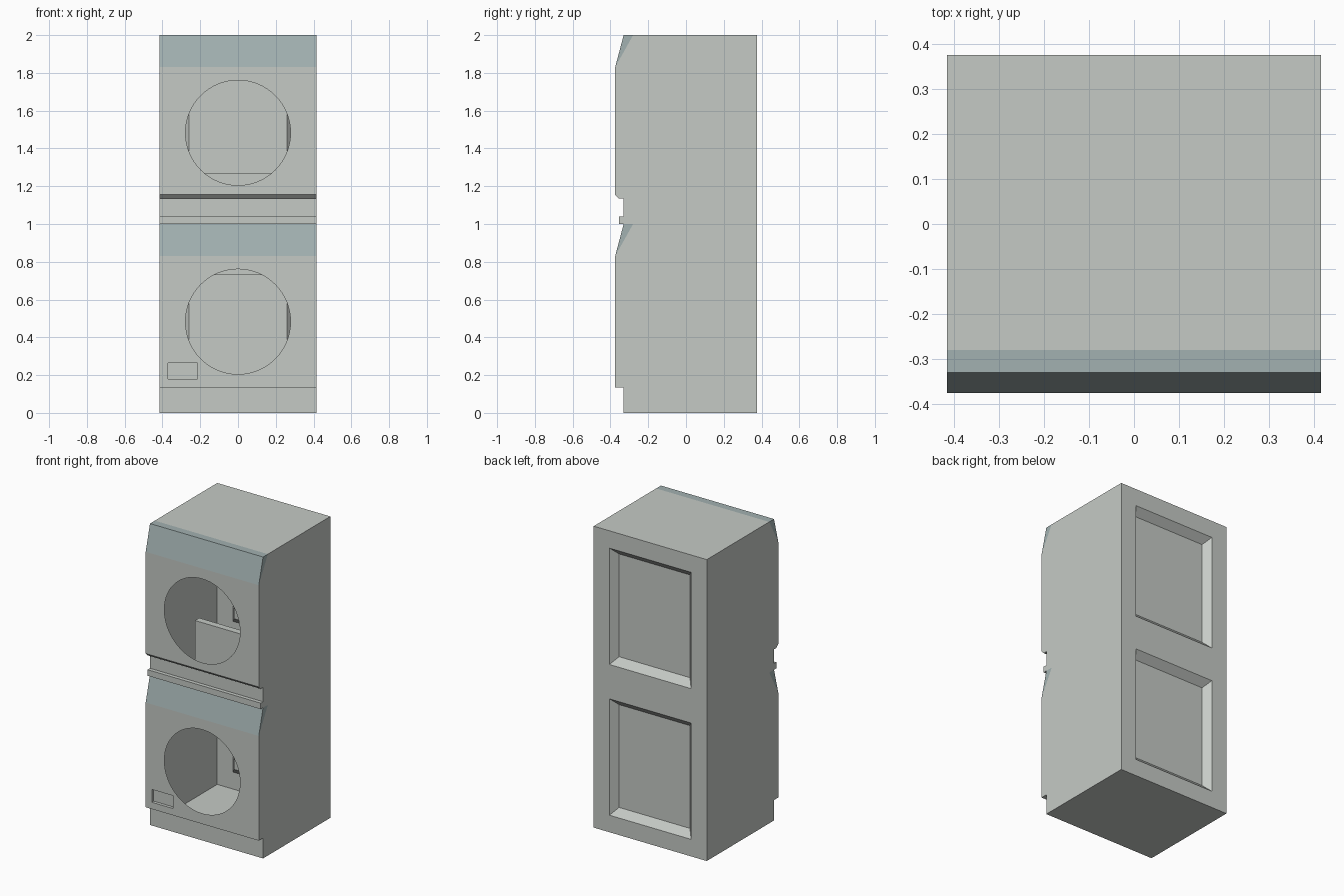
import bpy, bmesh, math

if "Cube" in bpy.data.objects:
    bpy.data.objects.remove(bpy.data.objects["Cube"], do_unlink=True)

W, FRONT, STEP, BACK = 0.415, -0.375, -0.33, 0.375
HOLE_R = 0.278


def material(name, rgb):
    m = bpy.data.materials.new(name)
    m.use_nodes = True
    m.diffuse_color = (*rgb, 1)
    bsdf = next(n for n in m.node_tree.nodes if n.type == 'BSDF_PRINCIPLED')
    bsdf.inputs["Base Color"].default_value = (*rgb, 1)
    bsdf.inputs["Roughness"].default_value = 0.6
    return m


enamel = material("pale_grey_enamel", (0.56, 0.59, 0.56))
teal = material("grey_teal_panel", (0.36, 0.44, 0.44))


def finish(name, bm, mat):
    bmesh.ops.remove_doubles(bm, verts=bm.verts[:], dist=0.0005)
    bmesh.ops.recalc_face_normals(bm, faces=bm.faces[:])
    me = bpy.data.meshes.new(name)
    bm.to_mesh(me)
    bm.free()
    me.materials.append(mat)
    ob = bpy.data.objects.new(name, me)
    bpy.context.collection.objects.link(ob)
    return ob


def face(bm, pts):
    return bm.faces.new([bm.verts.new(p) for p in pts])


def rect(x0, x1, z0, z1, y):
    return [(x0, y, z0), (x1, y, z0), (x1, y, z1), (x0, y, z1)]


def circle(z, y, n=64):
    return [(HOLE_R * math.cos(2 * math.pi * i / n), y,
             z + HOLE_R * math.sin(2 * math.pi * i / n)) for i in range(n)]


def sweep(bm, profile, skip=()):
    """Extrude a closed (y, z) profile across the width, with end caps."""
    for x in (-W, W):
        face(bm, [(x, y, z) for y, z in profile])
    for i, (a, b) in enumerate(zip(profile, profile[1:] + profile[:1])):
        if i not in skip:
            face(bm, [(-W, *a), (W, *a), (W, *b), (-W, *b)])


def panel(bm, loops):
    """Flat sheet: first loop is the outline, the others are openings."""
    edges = []
    for loop in loops:
        vs = [bm.verts.new(p) for p in loop]
        edges += [bm.edges.new((a, b)) for a, b in zip(vs, vs[1:] + vs[:1])]
    bmesh.ops.triangle_fill(bm, use_beauty=True, edges=edges, normal=(0, -1, 0))


def recess(bm, outer, inner):
    """Pocket: walls from the outer loop to the inner loop, and its floor."""
    n = len(outer)
    for i in range(n):
        j = (i + 1) % n
        face(bm, [outer[i], outer[j], inner[j], inner[i]])
    face(bm, inner)


# Hollow cabinet: plinth, lower door front, ledge, upper door front
bm = bmesh.new()
profile = [(BACK, 0), (STEP, 0), (STEP, 0.135), (FRONT, 0.135),
           (FRONT, 0.83), (-0.28, 1.0), (-0.355, 1.0), (-0.355, 1.04),
           (STEP, 1.04), (STEP, 1.135), (-0.355, 1.135), (FRONT, 1.155),
           (FRONT, 1.83), (-0.28, 2.0), (BACK, 2.0)]
sweep(bm, profile, skip=(3, 11, 14))

# Front sheets with round openings and the small service pocket
pocket = (-0.37, -0.215, 0.18, 0.265)
panel(bm, [rect(-W, W, 0.135, 0.83, FRONT), circle(0.483, FRONT),
           rect(*pocket, FRONT)])
recess(bm, rect(*pocket, FRONT), rect(*pocket, FRONT + 0.02))
panel(bm, [rect(-W, W, 1.155, 1.83, FRONT), circle(1.483, FRONT)])

# Back sheet with two bevelled recesses
spans = [(0.113, 0.885), (1.113, 1.885)]
panel(bm, [rect(-W, W, 0, 2, BACK)]
      + [rect(-0.3, 0.3, a, b, BACK) for a, b in spans])
for a, b in spans:
    recess(bm, rect(-0.3, 0.3, a, b, BACK),
           rect(-0.26, 0.26, a + 0.045, b - 0.045, BACK - 0.045))
finish("cabinet", bm, enamel)

# Sloped control panels, open where they meet the cabinet
for name, top in (("lower_control_panel", 1.0), ("upper_control_panel", 2.0)):
    bm = bmesh.new()
    sweep(bm, [(FRONT, top - 0.17), (STEP, top), (-0.28, top)], skip=(2,))
    finish(name, bm, teal)

# Inner plate joining the two units
bpy.ops.mesh.primitive_cube_add(size=1, location=(0, 0, 1))
plate = bpy.context.object
plate.name = "inner_joining_plate"
plate.scale = (0.6, 0.045, 0.54)
plate.data.materials.append(enamel)
